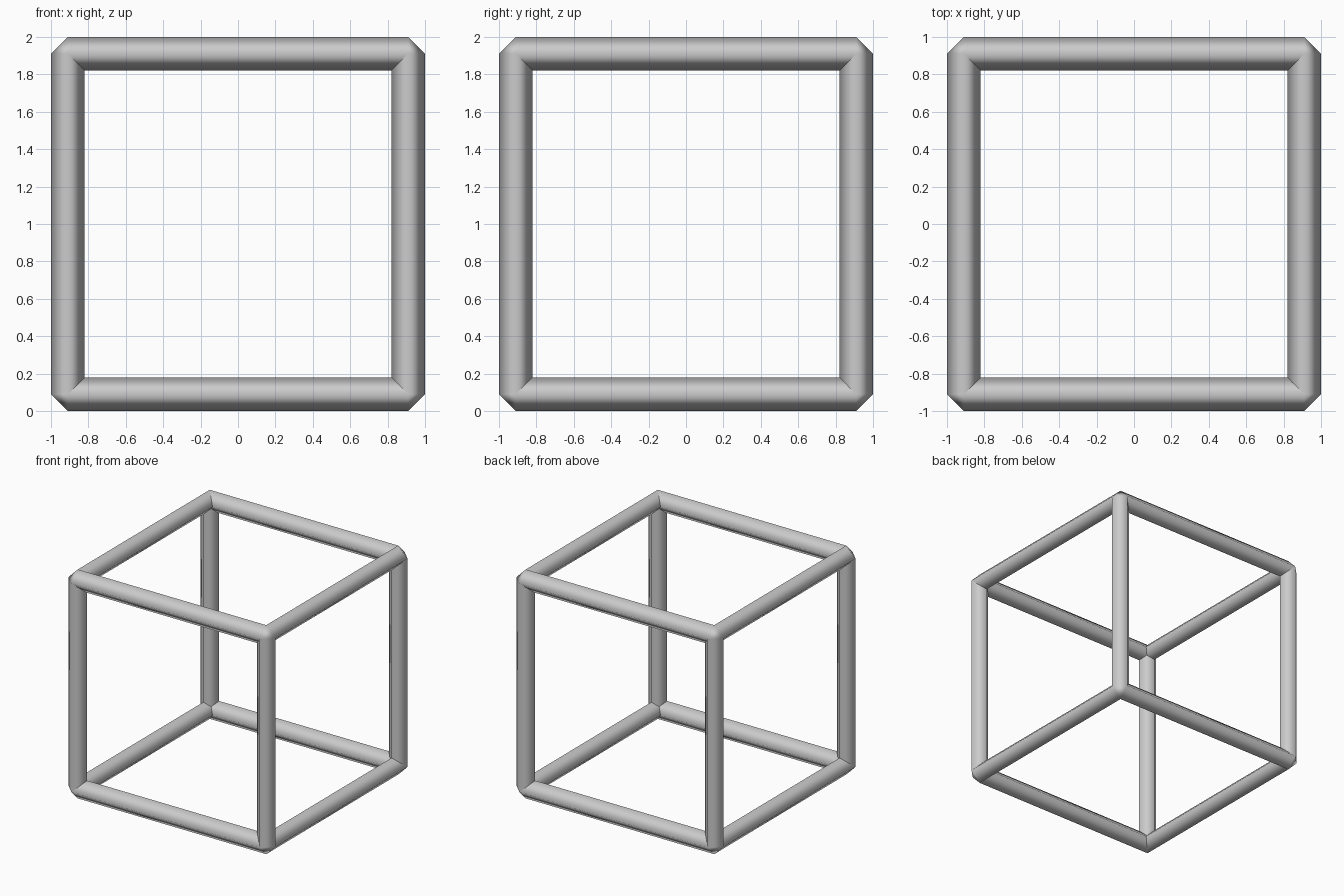
import bpy, bmesh
from math import pi
from mathutils import Matrix, Vector

if "Cube" in bpy.data.objects:
    bpy.data.objects.remove(bpy.data.objects["Cube"])

R = 0.09          # half width of the diamond-section bars
C = 1 - R         # distance of bar axes from the cube centre
CENTRE = Vector((0, 0, 1))


def finish(name, bm, loc):
    for f in bm.faces:
        f.smooth = True
    mesh = bpy.data.meshes.new(name)
    bm.to_mesh(mesh)
    bm.free()
    ob = bpy.data.objects.new(name, mesh)
    ob.location = loc
    bpy.context.collection.objects.link(ob)


def bar(name, rot, loc):
    # four-sided open tube, ridges along the axes, smooth shaded
    bm = bmesh.new()
    bmesh.ops.create_cone(bm, cap_ends=False, segments=4, radius1=R, radius2=R,
                          depth=2 * C, matrix=rot)
    finish(name, bm, loc)


def joint(name, loc):
    # octahedron that closes the corner
    bm = bmesh.new()
    bmesh.ops.create_uvsphere(bm, u_segments=4, v_segments=2, radius=R)
    finish(name, bm, loc)


along_x = Matrix.Rotation(pi / 2, 4, 'Y')
along_y = Matrix.Rotation(pi / 2, 4, 'X')
along_z = Matrix.Identity(4)

# twelve edge bars
for a in (-C, C):
    for b in (-C, C):
        bar("width_bar", along_x, CENTRE + Vector((0, a, b)))
        bar("depth_bar", along_y, CENTRE + Vector((a, 0, b)))
        bar("upright_bar", along_z, CENTRE + Vector((a, b, 0)))
        # corner joints, bottom and top
        for c in (-C, C):
            joint("corner_joint", CENTRE + Vector((a, b, c)))
